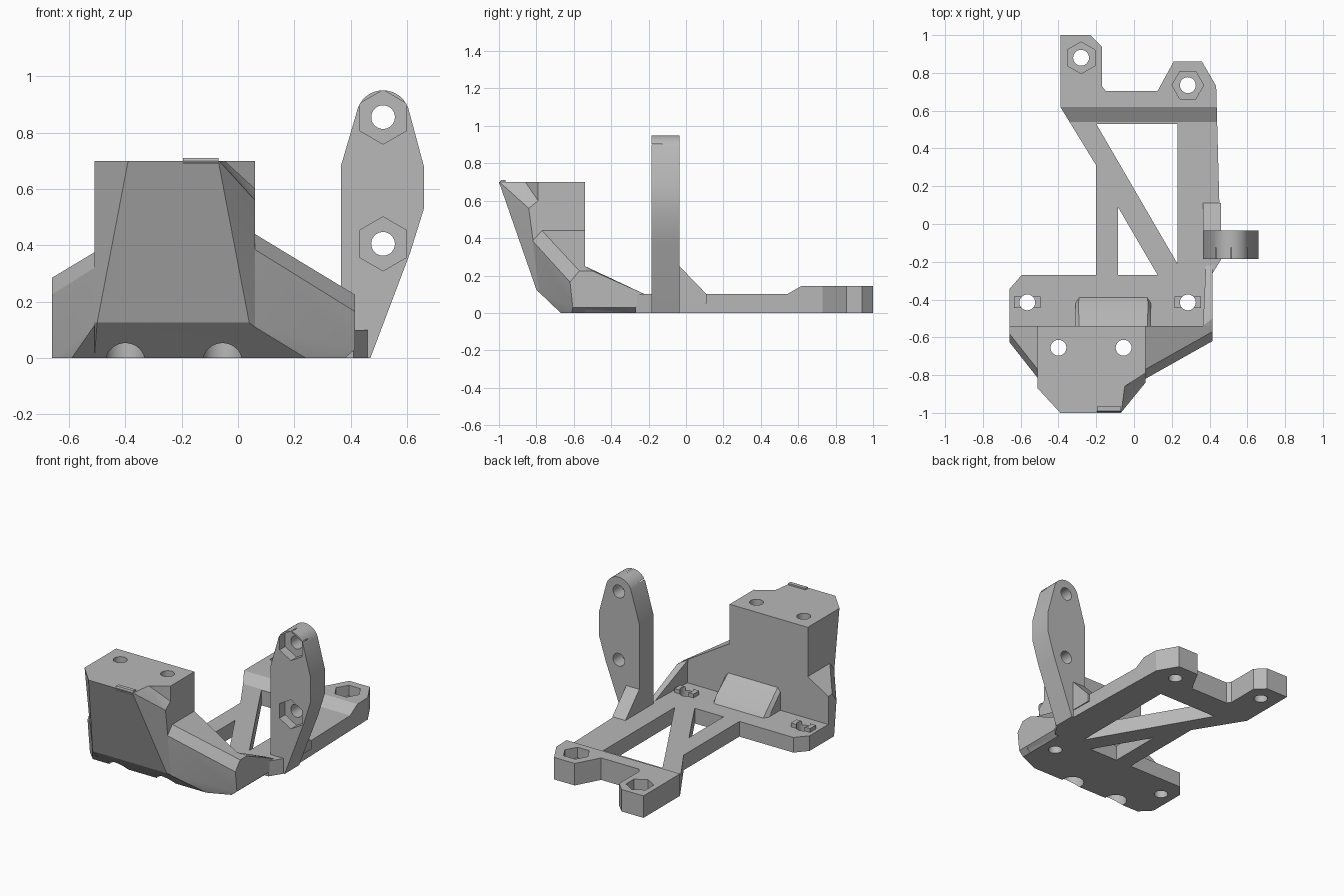
import bpy, bmesh, math
from mathutils import Vector

if "Cube" in bpy.data.objects:
    bpy.data.objects.remove(bpy.data.objects["Cube"])

grey = bpy.data.materials.new("plain grey")
grey.use_nodes = True
COLOUR = (0.48, 0.48, 0.48, 1)
grey.diffuse_color = COLOUR
grey.node_tree.nodes["Principled BSDF"].inputs["Base Color"].default_value = COLOUR


def finish(name, bm):
    bmesh.ops.recalc_face_normals(bm, faces=bm.faces)
    mesh = bpy.data.meshes.new(name)
    bm.to_mesh(mesh)
    bm.free()
    mesh.materials.append(grey)
    ob = bpy.data.objects.new(name, mesh)
    bpy.context.collection.objects.link(ob)
    return ob


def prism(name, pts, axis, a, b):
    """Extrude a 2D outline along x, y or z from a to b."""
    place = {"x": lambda u, v: (a, u, v), "y": lambda u, v: (u, a, v),
             "z": lambda u, v: (u, v, a)}[axis]
    bm = bmesh.new()
    face = bm.faces.new([bm.verts.new(place(u, v)) for u, v in pts])
    out = bmesh.ops.extrude_face_region(bm, geom=[face])
    step = Vector([(b - a) * (axis == k) for k in "xyz"])
    bmesh.ops.translate(bm, vec=step,
                        verts=[g for g in out["geom"] if isinstance(g, bmesh.types.BMVert)])
    return finish(name, bm)


def hull(name, pts):
    bm = bmesh.new()
    for p in pts:
        bm.verts.new(p)
    bmesh.ops.convex_hull(bm, input=bm.verts)
    bmesh.ops.dissolve_limit(bm, angle_limit=math.radians(1), verts=bm.verts, edges=bm.edges)
    return finish(name, bm)


def ring(u, v, r, n=32, turn=0.0):
    return [(u + r * math.cos(turn + math.tau * i / n),
             v + r * math.sin(turn + math.tau * i / n)) for i in range(n)]


def cut(ob, cutters):
    """Subtract the cutters, keep the result and remove the helpers."""
    for c in cutters:
        c.hide_render = True
        mod = ob.modifiers.new("cut", "BOOLEAN")
        mod.operation = "DIFFERENCE"
        mod.solver = "EXACT"
        mod.object = c
    deps = bpy.context.evaluated_depsgraph_get()
    mesh = bpy.data.meshes.new_from_object(ob.evaluated_get(deps))
    ob.modifiers.clear()
    ob.data = mesh
    for c in cutters:
        bpy.data.objects.remove(c)


HOLE = 0.042
BACK = -0.54

# Tall front block with its slanted nose
block = hull("front_block", [
    (-0.51, BACK, 0.70), (-0.51, -0.87, 0.70), (-0.39, -1, 0.70), (-0.07, -1, 0.70),
    (0.06, -0.86, 0.70), (0.06, BACK, 0.70), (-0.50, -0.80, 0.125), (0.04, -0.80, 0.125),
    (-0.51, -0.79, 0.125), (0.06, -0.78, 0.11), (-0.51, -0.67, 0), (0.06, -0.67, 0),
    (-0.51, BACK, 0), (0.06, BACK, 0)])
scoop = hull("scoop", [
    (-0.07, -1.01, 0.701), (-0.05, -0.86, 0.701), (0.06, -0.84, 0.56), (0.06, -0.79, 0.60),
    (0.06, -0.79, 0.72), (-0.03, -0.85, 0.72), (0.10, -0.79, 0.72), (0.10, -1.0, 0.52),
    (0.10, -0.82, 0.52), (0.10, -1.01, 0.72), (-0.07, -1.01, 0.72)])
bores = [scoop]
for x in (-0.40, -0.055):
    bores.append(prism("bore", ring(x, -0.655, HOLE), "z", -0.1, 0.8))
    bores.append(prism("counterbore", ring(x, -0.655, 0.07), "z", -0.1, 0.25))
cut(block, bores)
prism("top_lip", [(-1, 0.69), (-0.965, 0.69), (-0.965, 0.71), (-0.99, 0.71)], "x", -0.195, -0.07)

# Sloping side wings
hull("left_wing", [
    (0.06, BACK, 0.44), (0.415, BACK, 0.225), (0.06, BACK, 0), (0.38, BACK, 0),
    (0.415, BACK, 0.03), (0.06, -0.77, 0.44), (0.415, -0.57, 0.225), (0.06, -0.82, 0.385),
    (0.415, -0.62, 0.165), (0.415, -0.605, 0.03), (0.38, -0.61, 0), (0.24, -0.67, 0),
    (0.06, -0.67, 0), (0.06, -0.785, 0.11)])
hull("right_wing", [
    (-0.51, BACK, 0.375), (-0.66, BACK, 0.285), (-0.51, BACK, 0), (-0.66, BACK, 0),
    (-0.51, -0.77, 0.375), (-0.66, -0.58, 0.285), (-0.51, -0.815, 0.32),
    (-0.66, -0.625, 0.225), (-0.51, -0.79, 0.115), (-0.59, -0.67, 0), (-0.51, -0.67, 0),
    (-0.66, -0.60, 0)])
hull("side_gusset", [
    (0.365, BACK, 0.25), (0.415, BACK, 0.225), (0.415, -0.50, 0.225), (0.38, -0.22, 0.10),
    (0.415, -0.22, 0.10), (0.37, BACK, 0), (0.38, -0.27, 0), (0.415, BACK, 0.03),
    (0.415, -0.27, 0.03)])

# Mounting plate with tabs beside its screw holes
plate = hull("mounting_plate", [
    (x, y, z) for z in (0, 0.10)
    for x, y in ((-0.66, BACK), (-0.66, -0.345), (-0.595, -0.27), (0.38, -0.27), (0.38, BACK))]
    + [(0.41, y, z) for y in (BACK, -0.27) for z in (0.03, 0.10)])
SCREWS = (-0.565, 0.285)
cut(plate, [prism("bore", ring(x, -0.415, HOLE), "z", -0.1, 0.3) for x in SCREWS])
for x in SCREWS:
    tab = prism("hole_tabs", [(x - 0.07, -0.445), (x + 0.07, -0.445),
                              (x + 0.07, -0.385), (x - 0.07, -0.385)], "z", 0.09, 0.125)
    cut(tab, [prism("bore", ring(x, -0.415, HOLE), "z", 0, 0.3)])

# Ramp against the back of the block
hull("back_ramp", [
    (-0.31, BACK, 0.22), (-0.29, BACK, 0.245), (0.07, BACK, 0.245), (0.09, BACK, 0.22),
    (-0.31, -0.42, 0.10), (-0.29, -0.39, 0.10), (0.07, -0.39, 0.10), (0.09, -0.42, 0.10),
    (-0.31, BACK, 0.10), (0.09, BACK, 0.10), (-0.295, -0.42, 0.14), (0.075, -0.42, 0.14)])

# Open rear frame with a diagonal brace
frame = prism("rear_frame", [
    (-0.20, -0.27), (-0.20, 0.31), (-0.39, 0.62), (-0.39, 1.0), (-0.23, 1.0), (-0.17, 0.94),
    (-0.17, 0.73), (-0.15, 0.705), (0.125, 0.705), (0.21, 0.86), (0.36, 0.86), (0.435, 0.73),
    (0.46, -0.19), (0.41, -0.27)], "z", 0, 0.145)
frame_cuts = [
    prism("step", [(-0.5, 0.10), (0.54, 0.10), (0.62, 0.146), (0.62, 0.3), (-0.5, 0.3)],
          "x", -1, 1),
    prism("window", [(-0.20, 0.53), (0.23, 0.53), (0.23, -0.21)], "z", -0.1, 0.3),
    prism("window", [(-0.085, 0.09), (0.125, -0.27), (-0.085, -0.27)], "z", -0.1, 0.3)]
for x, y, turn in ((-0.28, 0.88, math.pi / 6), (0.285, 0.735, 0)):
    frame_cuts.append(prism("bore", ring(x, y, HOLE), "z", -0.1, 0.3))
    frame_cuts.append(prism("nut_pocket", ring(x, y, 0.084, 6, turn), "z", 0.075, 0.3))
cut(frame, frame_cuts)

# Upright post with two nut pockets
CX, TOP = 0.515, 0.855
arc = [(CX + 0.095 * math.cos(math.radians(a)), TOP + 0.095 * math.sin(math.radians(a)))
       for a in range(20, 161, 10)]
post = prism("upright_post", [(0.365, 0), (0.47, 0), (0.61, 0.37), (0.66, 0.53), (0.66, 0.68)]
             + arc + [(0.365, 0.68)], "y", -0.185, -0.035)
post_cuts = []
for z in (TOP, 0.405):
    post_cuts.append(prism("bore", ring(CX, z, HOLE), "y", -0.3, 0.1))
    post_cuts.append(prism("nut_pocket", ring(CX, z, 0.096, 6, math.pi / 6), "y", -0.3, -0.125))
cut(post, post_cuts)
prism("post_gusset", [(-0.06, 0.05), (0.11, 0.05), (0.11, 0.10), (-0.035, 0.25), (-0.06, 0.25)],
      "x", 0.365, 0.46)

# Smooth the round surfaces, keep the edges sharp
for ob in bpy.context.collection.objects:
    if ob.type == "MESH" and grey.name in ob.data.materials:
        bpy.ops.object.select_all(action="DESELECT")
        ob.select_set(True)
        bpy.context.view_layer.objects.active = ob
        bpy.ops.object.shade_smooth_by_angle(angle=math.radians(25))
